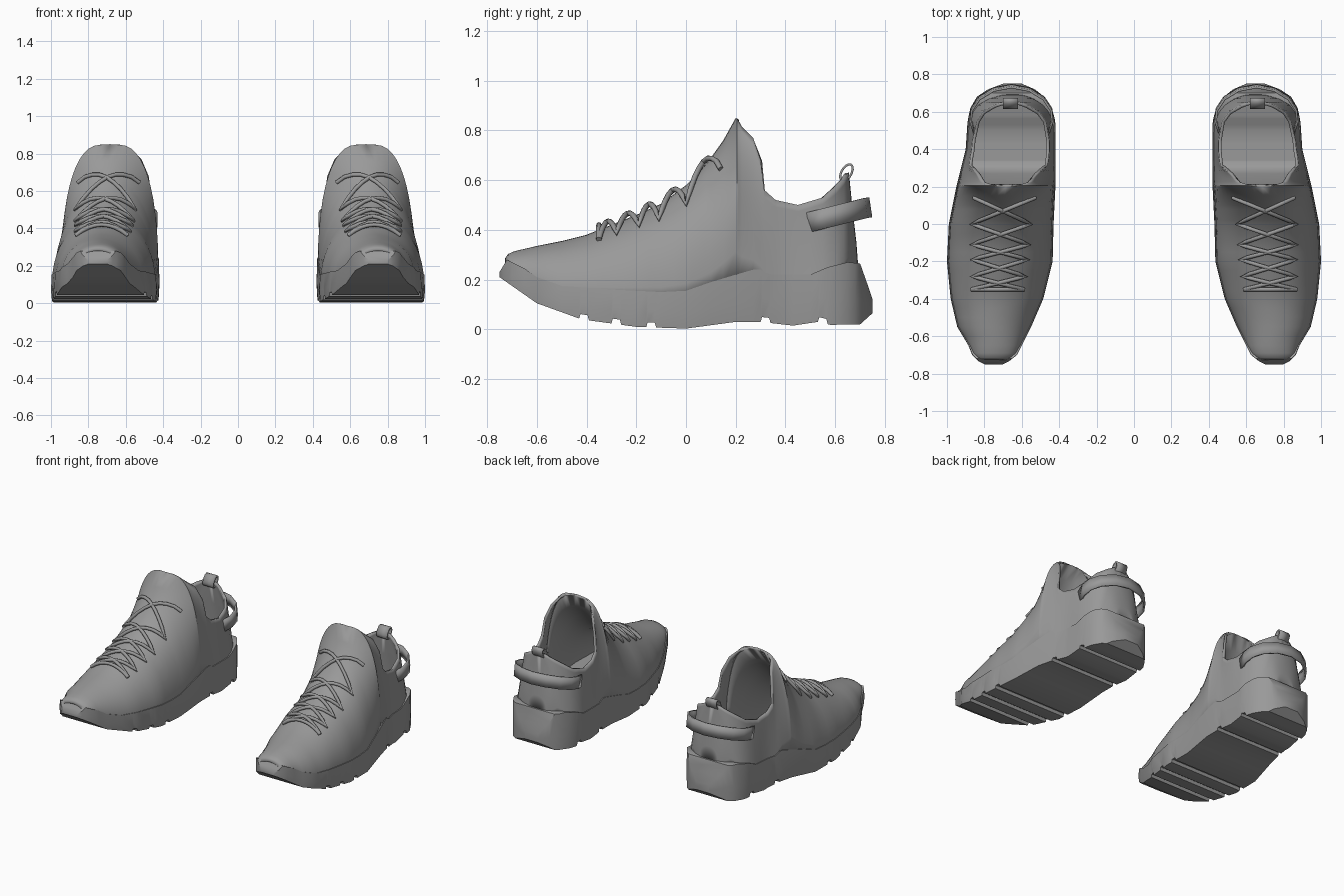
import bpy, bmesh, math

if "Cube" in bpy.data.objects:
    bpy.data.objects.remove(bpy.data.objects["Cube"])

grey = bpy.data.materials.new("plain grey")
grey.diffuse_color = (0.32, 0.32, 0.32, 1)
grey.use_nodes = True
grey.node_tree.nodes["Principled BSDF"].inputs["Base Color"].default_value = grey.diffuse_color

# Plan outline: y, inner x, outer x
OUTLINE = [(-.75, .70, .80), (-.735, .67, .83), (-.70, .625, .865), (-.65, .60, .885),
           (-.55, .55, .945), (-.4, .485, .98), (-.2, .435, 1.0), (0, .43, .99),
           (.2, .42, .95), (.4, .42, .90), (.55, .42, .89), (.62, .44, .875),
           (.68, .48, .84), (.72, .53, .78), (.75, .60, .70)]
# Sole side profile: y, z
SOLE_TOP = [(-.75, .23), (-.72, .28), (-.65, .245), (-.6, .21), (-.5, .175), (-.3, .16),
            (-.1, .15), (0, .155), (.1, .19), (.2, .22), (.27, .24), (.3, .24), (.33, .22),
            (.5, .22), (.57, .25), (.65, .27), (.70, .265), (.73, .18), (.75, .12)]
SOLE_BOTTOM = [(-.75, .21), (-.6, .105), (-.42, .04), (-.2, .01), (0, .003), (.2, .03),
               (.3, .03), (.43, .015), (.53, .03), (.58, .018), (.70, .02), (.75, .065)]
GROOVES = (-.41, -.28, -.14, .32, .55)
# Upper: y, top z, half width of the opening, straightness of the wall
UPPER = [(-.728, .285, 0, 0), (-.715, .303, 0, 0), (-.69, .314, 0, 0), (-.6, .335, 0, 0),
         (-.5, .355, 0, 0), (-.4, .38, 0, 0), (-.3, .42, 0, 0), (-.2, .46, 0, 0),
         (-.1, .505, 0, 0), (0, .58, 0, 0), (.05, .63, 0, 0), (.1, .69, 0, 0),
         (.15, .76, 0, 0), (.2, .85, 0, 0), (.205, .848, .05, .05), (.212, .838, .08, .15),
         (.225, .815, .12, .3), (.27, .77, .16, .6), (.30, .68, .195, .9), (.315, .56, .21, 1),
         (.36, .52, .21, 1), (.45, .50, .205, 1), (.55, .53, .185, 1), (.60, .57, .15, 1),
         (.635, .605, .09, .8), (.65, .625, .05, .6), (.655, .63, 0, .5), (.67, .48, 0, .2),
         (.685, .35, 0, 0), (.692, .26, 0, 0)]


def lerp(table, y, col=1):
    """Value of a table column at y."""
    if y <= table[0][0]:
        return table[0][col]
    for a, b in zip(table, table[1:]):
        if y <= b[0]:
            t = (y - a[0]) / (b[0] - a[0])
            return a[col] + (b[col] - a[col]) * t
    return table[-1][col]


def outline(y):
    """Centre and half width of the plan at y."""
    i, o = lerp(OUTLINE, y, 1), lerp(OUTLINE, y, 2)
    return (i + o) / 2, (o - i) / 2


def roundness(y):
    return 2 + 4 * max(0, min(.1, y - .1))


def upper_base(y):
    """Centre, half width and height of the lower edge of the upper."""
    c, w = outline(y + max(0, y - .5) * .3)
    return c, w * .975, lerp(SOLE_TOP, y) - .03


def upper_z(x, y):
    """Height of the closed part of the upper."""
    c, w, zb = upper_base(y)
    p = roundness(y)
    d = min(1, abs(x - c) / w)
    return zb + (lerp(UPPER, y) - zb) * (1 - d ** p) ** (1 / p)


def make(name, verts, faces, thickness=0, offset=-1, recalc=False):
    """Mesh part, thickened if asked, mirrored to the other shoe."""
    bm = bmesh.new()
    vs = [bm.verts.new(v) for v in verts]
    for f in faces:
        bm.faces.new([vs[i] for i in f])
    bmesh.ops.remove_doubles(bm, verts=bm.verts, dist=1e-4)
    if recalc:
        bmesh.ops.recalc_face_normals(bm, faces=bm.faces)
    for f in bm.faces:
        f.smooth = True
    me = bpy.data.meshes.new(name)
    bm.to_mesh(me)
    bm.free()
    me.set_sharp_from_angle(angle=math.radians(38))
    me.materials.append(grey)
    ob = bpy.data.objects.new(name, me)
    bpy.context.collection.objects.link(ob)
    if thickness:
        mod = ob.modifiers.new("thickness", 'SOLIDIFY')
        mod.thickness = thickness
        mod.offset = offset
    mod = ob.modifiers.new("other shoe", 'MIRROR')
    mod.use_mirror_merge = False
    return ob


# Soles: box sections lofted from toe to heel, with cross grooves underneath
ys = {r[0] for t in (OUTLINE, SOLE_TOP, SOLE_BOTTOM) for r in t}
for g in GROOVES:
    ys = {y for y in ys if abs(y - g) > .021} | {g - .02, g - .014, g + .014, g + .02}
ys = sorted(ys)
verts, faces = [], []
for y in ys:
    c, w = outline(y)
    zt, zb = lerp(SOLE_TOP, y), lerp(SOLE_BOTTOM, y)
    if any(abs(y - g) < .016 for g in GROOVES):
        zb += .02
    zm = zb + (zt - zb) * .4
    verts += [(c - w * .98, y, zb), (c + w * .98, y, zb), (c + w, y, zm),
              (c + w * .985, y, zt), (c - w * .985, y, zt), (c - w, y, zm)]
for j in range(len(ys) - 1):
    for i in range(6):
        k = (i + 1) % 6
        faces.append((j * 6 + i, j * 6 + k, j * 6 + 6 + k, j * 6 + 6 + i))
n = len(verts)
faces += [tuple(range(6)), tuple(range(n - 6, n))]
make("sole", verts, faces, recalc=True)

# Uppers: arched sections that part around the collar opening
ROWS = 12
ys = sorted({r[0] for r in UPPER} | {-.65, -.55, -.45, -.35, -.25, -.15, -.05, .02, .08, .4, .5})
verts, faces = [], []
for s in (1, -1):
    start = len(verts)
    for y in ys:
        c, w, zb = upper_base(y)
        zt, h, k = (lerp(UPPER, y, n) for n in (1, 2, 3))
        e = 2 / roundness(y)
        for i in range(ROWS + 1):
            q = i / ROWS
            a = q * math.pi / 2
            fx = (1 - k) * max(0, math.cos(a)) ** e + k * (1 - q)
            fz = (1 - k) * math.sin(a) ** e + k * q
            if i == ROWS:
                fx = 0
            verts.append((c + s * (h + (w - h) * fx), y, zb + (zt - zb) * fz))
    for j in range(len(ys) - 1):
        for i in range(ROWS):
            a = start + j * (ROWS + 1) + i
            b = a + ROWS + 1
            f = (a, b, b + 1, a + 1)
            faces.append(f if s > 0 else f[::-1])
make("upper", verts, faces, .016)


def ribbon(name, lower, upper, thickness, closed=False):
    """Thin band between two matching paths."""
    n = len(lower)
    faces = [(i, (i + 1) % n, n + (i + 1) % n, n + i) for i in range(n if closed else n - 1)]
    return make(name, lower + upper, faces, thickness, 0, True)


# Heel straps: bands standing off the back of the heel
half = [(.20, .49, .43), (.218, .55, .445), (.212, .61, .46), (.172, .67, .475),
        (.095, .717, .487), (0, .735, .49)]
path = half + [(-x, y, z) for x, y, z in reversed(half[:-1])]
ribbon("heel_strap", [(.655 + x, y + .008, z - .04) for x, y, z in path],
       [(.655 + x, y - .004, z + .04) for x, y, z in path], .012)

# Pull tabs: small loops at the back of the collar
loop = []
for i in range(14):
    a = i * math.tau / 14
    u, v = .037 * math.cos(a), .02 * math.sin(a)
    loop.append((.645 + u * .5 - v * .87, .63 + u * .87 + v * .5))
ribbon("pull_tab", [(.62, y, z) for y, z in loop], [(.70, y, z) for y, z in loop], .009, True)

# Laces: crossed zigzags over the instep
EYELETS = (-.35, -.28, -.19, -.11, 0, .14)
cu = bpy.data.curves.new("laces", 'CURVE')
cu.dimensions = '3D'
cu.bevel_depth = .011
cu.bevel_resolution = 2
cu.use_fill_caps = True
cu.materials.append(grey)


def lace(ends, shoe):
    pts = []
    for (x0, y0), (x1, y1) in zip(ends, ends[1:]):
        for i in range(9):
            t = i / 8
            x, y = x0 + (x1 - x0) * t, y0 + (y1 - y0) * t
            if i or not pts:
                pts.append((x * shoe, y, upper_z(x, y) + .008 + .012 * math.sin(math.pi * t)))
    sp = cu.splines.new('POLY')
    sp.points.add(len(pts) - 1)
    for p, co in zip(sp.points, pts):
        p.co = (*co, 1)
    sp.use_smooth = True


for shoe in (1, -1):
    for s in (1, -1):
        ends = []
        for i, y in enumerate(EYELETS):
            side = s * (-1) ** i
            ends.append((outline(y)[0] + side * (.14 + .005 * i), y))
        lace(ends, shoe)
    c = outline(-.35)[0]
    lace([(c - .14, -.35), (c + .14, -.35)], shoe)
laces = bpy.data.objects.new("laces", cu)
bpy.context.collection.objects.link(laces)
